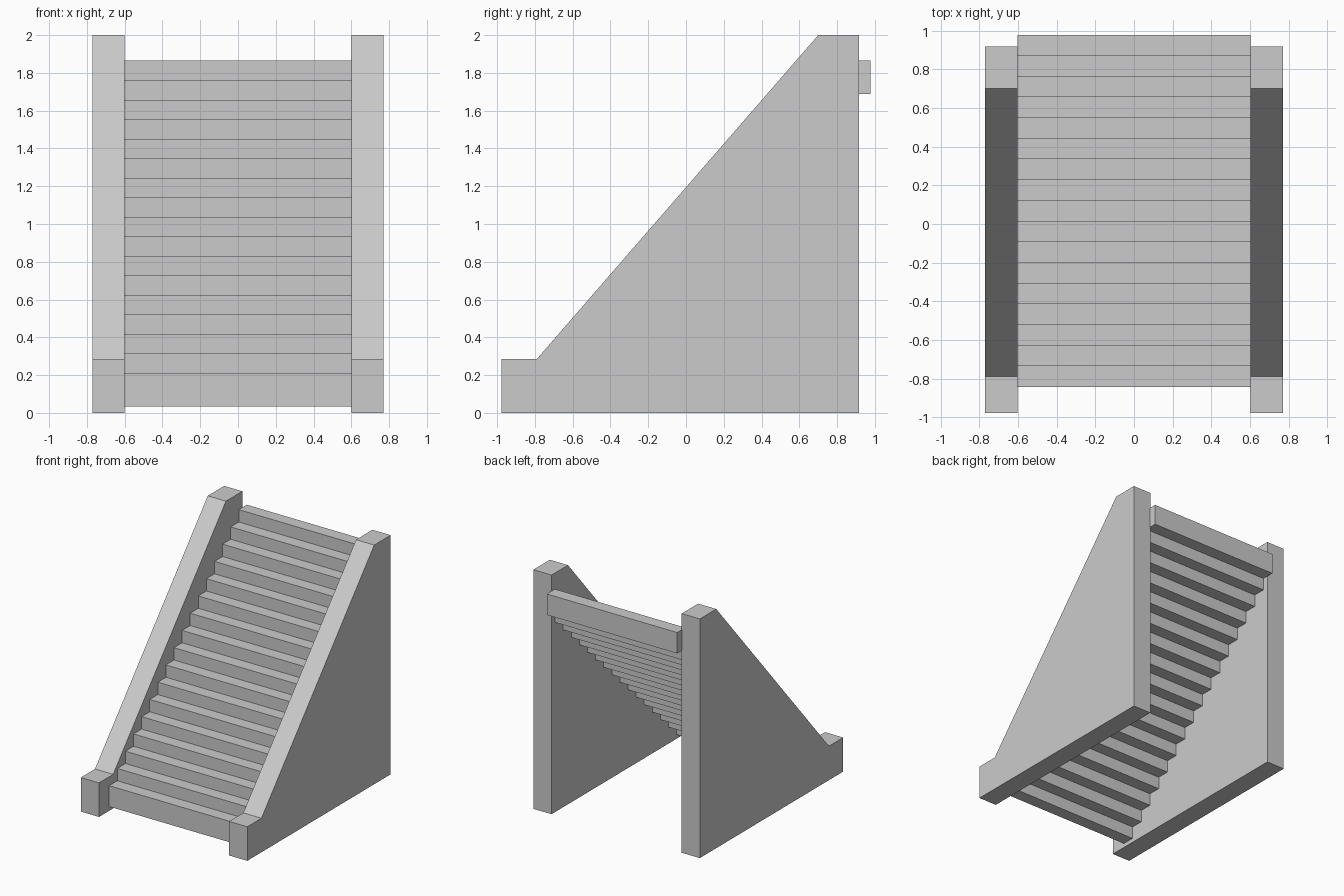
import bpy, bmesh

if "Cube" in bpy.data.objects:
    bpy.data.objects.remove(bpy.data.objects["Cube"])

STEPS = 17
RUN, RISE = 0.107, 0.1034      # offset from one step to the next
HALF_W = 0.603                 # half width of the steps
FRONT, BOTTOM, HEIGHT = -0.842, 0.035, 0.175


def extrude_x(name, profile, x0, x1):
    """Solid made from a (y, z) profile swept between two x positions."""
    bm = bmesh.new()
    face = bm.faces.new([bm.verts.new((x0, y, z)) for y, z in profile])
    out = bmesh.ops.extrude_face_region(bm, geom=[face])
    moved = [v for v in out["geom"] if isinstance(v, bmesh.types.BMVert)]
    bmesh.ops.translate(bm, verts=moved, vec=(x1 - x0, 0, 0))
    bmesh.ops.recalc_face_normals(bm, faces=bm.faces)
    mesh = bpy.data.meshes.new(name)
    bm.to_mesh(mesh)
    bm.free()
    obj = bpy.data.objects.new(name, mesh)
    bpy.context.collection.objects.link(obj)
    return obj


# Side walls: low front post, sloping rail and flat top, mirrored across x
wall = extrude_x("side_walls", [(-0.977, 0), (0.917, 0), (0.917, 2.0),
                                (0.70, 2.0), (-0.79, 0.285), (-0.977, 0.285)],
                 0.602, 0.77)
wall.modifiers.new("mirror", "MIRROR")

# Stair treads: one block repeated up the slope, each overlapping the last in height
back, top = FRONT + RUN, BOTTOM + HEIGHT
steps = extrude_x("steps", [(FRONT, BOTTOM), (back, BOTTOM), (back, top), (FRONT, top)],
                  -HALF_W, HALF_W)
array = steps.modifiers.new("flight", "ARRAY")
array.count = STEPS
array.use_relative_offset = False
array.use_constant_offset = True
array.constant_offset_displace = (0, RUN, RISE)
